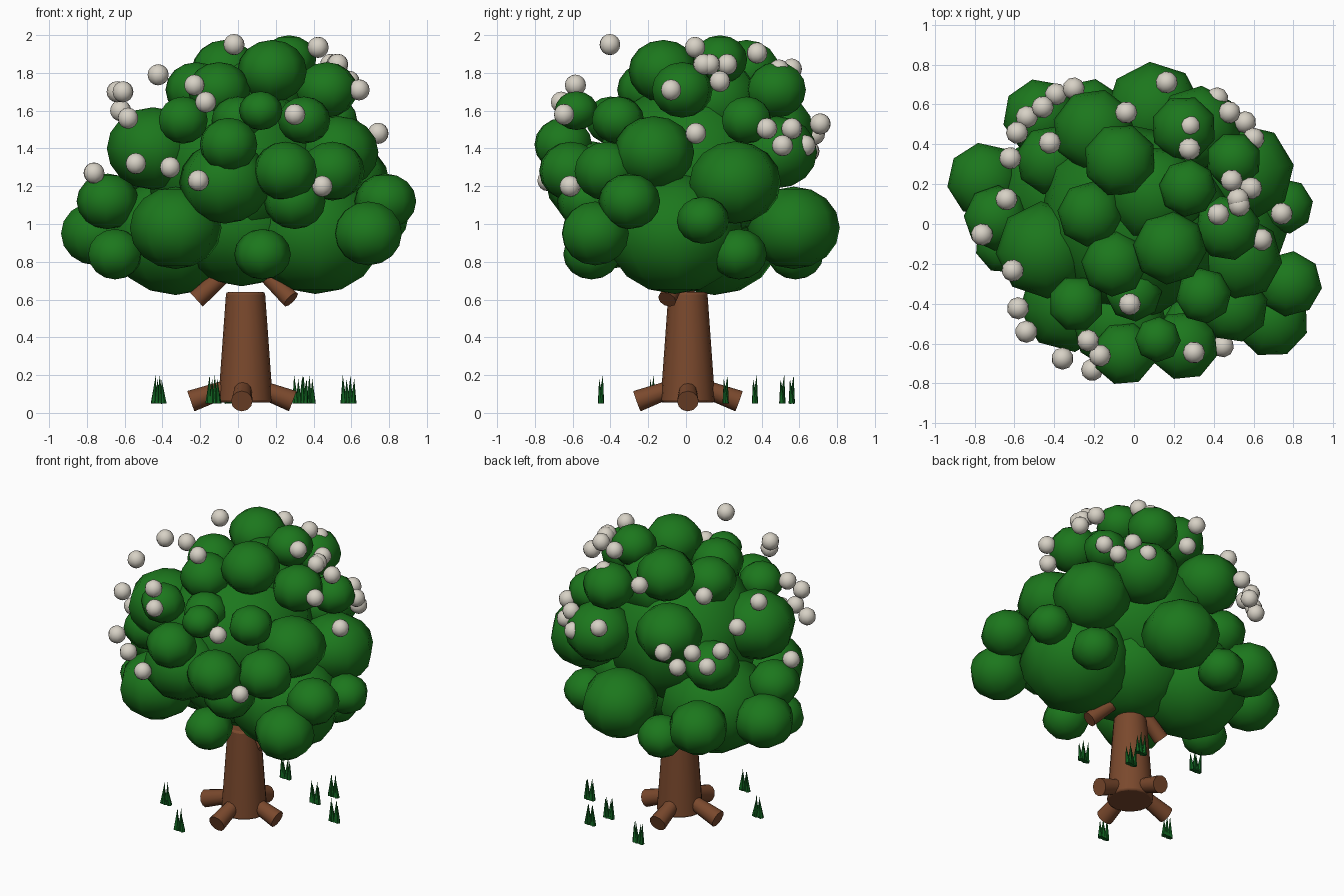
import bpy, math, random
from mathutils import Vector

if "Cube" in bpy.data.objects:
    bpy.data.objects.remove(bpy.data.objects["Cube"])

random.seed(4)


def material(name, color):
    m = bpy.data.materials.new(name)
    m.diffuse_color = (*color, 1)
    m.use_nodes = True
    m.node_tree.nodes["Principled BSDF"].inputs["Base Color"].default_value = m.diffuse_color
    return m


LEAF = material("leaf green", (0.0115, 0.185, 0.012))
BARK = material("bark brown", (0.195, 0.066, 0.026))
PETAL = material("blossom white", (0.68, 0.64, 0.56))
GRASS = material("grass green", (0.005, 0.12, 0.014))


def finish(name, mat, angle):
    ob = bpy.context.object
    ob.name = name
    ob.data.materials.append(mat)
    bpy.ops.object.shade_smooth_by_angle(angle=math.radians(angle))
    return ob


def ball(name, mat, center, r, segments=8, squash=0.89):
    bpy.ops.mesh.primitive_uv_sphere_add(
        segments=segments, ring_count=8, radius=r, location=center,
        rotation=(0, 0, random.uniform(0, math.pi / 4)))
    bpy.context.object.scale.z = squash
    return finish(name, mat, 60)


def taper(name, mat, a, b, r1, r2, sides):
    # tapered cylinder from point a to point b
    a, b = Vector(a), Vector(b)
    d = b - a
    bpy.ops.mesh.primitive_cone_add(
        vertices=sides, radius1=r1, radius2=r2, depth=d.length,
        location=(a + b) / 2, rotation=d.to_track_quat('Z', 'Y').to_euler())
    return finish(name, mat, 40)


# Trunk with a slightly rounded top
taper("trunk", BARK, (0.04, 0.01, 0.055), (0.04, 0.01, 0.64), 0.145, 0.103, 16)
rim = bpy.context.object.modifiers.new("rounded_rim", 'BEVEL')
rim.width, rim.segments = 0.012, 2
rim.limit_method, rim.angle_limit = 'ANGLE', math.radians(50)

# Four roots, thicker at the outer end
for i in range(4):
    a = i * math.pi / 2
    taper("root", BARK, (0.02 + 0.27 * math.cos(a), 0.01 + 0.27 * math.sin(a), 0.062),
          (0.03, 0.01, 0.16), 0.057, 0.04, 12)

# Branch stubs running up into the crown
taper("branch_left", BARK, (-0.22, 0, 0.6), (0, 0, 0.8), 0.05, 0.04, 10)
taper("branch_right", BARK, (0.28, -0.1, 0.6), (0.08, 0, 0.8), 0.05, 0.04, 10)

# Crown core: large overlapping leaf balls
ball("crown_core", LEAF, (0, 0.02, 1.3), 0.5)
ball("crown_core_low", LEAF, (0.02, 0, 1.0), 0.37)
ball("crown_core_top", LEAF, (0.1, 0.15, 1.65), 0.25)
ball("crown_base_left", LEAF, (-0.33, 0.15, 0.94), 0.355)
ball("crown_base_right", LEAF, (0.41, -0.06, 0.95), 0.36)

# Crown layers, bottom to top: (height, ball radius): ball places
layers = {
    (0.84, 0.15): [(-0.65, -0.1), (0.13, -0.5), (0.55, 0.28), (-0.22, 0.58)],
    (0.95, 0.19): [(-0.75, 0.22), (0.69, -0.48), (-0.47, 0.54)],
    (0.98, 0.245): [(-0.33, -0.4), (0.1, 0.57)],
    (1.02, 0.14): [(0.76, 0.09)],
    (1.12, 0.165): [(-0.69, 0.03), (0.78, -0.3), (0.3, -0.52)],
    (1.22, 0.245): [(-0.07, -0.5), (0.56, 0.26)],
    (1.28, 0.175): [(0.5, -0.42), (0.25, -0.61), (-0.42, 0.32)],
    (1.38, 0.215): [(0.53, -0.17), (0.32, 0.48)],
    (1.4, 0.245): [(-0.45, -0.13)],
    (1.42, 0.16): [(-0.05, -0.65)],
    (1.5, 0.21): [(-0.2, 0.47)],
    (1.55, 0.14): [(-0.29, -0.4), (0.35, -0.36), (0.5, 0.32), (0, -0.35)],
    (1.6, 0.115): [(0.12, -0.58)],
    (1.71, 0.165): [(-0.22, 0.05), (0.25, 0.48), (0.47, -0.02), (-0.1, -0.2)],
    (1.81, 0.185): [(-0.07, 0.32), (0.18, -0.12)],
    (1.87, 0.145): [(0.27, 0.18)],
}
for (z, r), places in layers.items():
    for x, y in places:
        ball("leaf_ball", LEAF, (x, y, z), r)


# Blossoms float on a sphere around the crown
def blossom(azimuth, z):
    reach = math.sqrt(0.765 ** 2 - (z - 1.3) ** 2)
    a = math.radians(azimuth)
    ball("blossom", PETAL, (reach * math.cos(a), reach * math.sin(a), z), 0.056, 10, 1)


singles = [(-93, 1.95), (-7, 1.71), (4, 1.48), (-65, 1.58), (-54, 1.2), (-106, 1.23),
           (-118, 1.3), (-135, 1.32), (-144, 1.56), (-159, 1.7), (169, 1.7), (152, 1.6),
           (136, 1.79), (94, 1.82), (77, 1.53), (-176, 1.27)]
for azimuth, z in singles:
    blossom(azimuth, z)
# Clusters: (azimuth, height, count)
for azimuth, z, count in [(10, 1.89, 2), (17, 1.8, 3), (-108, 1.69, 2), (57, 1.86, 2),
                          (46, 1.46, 4), (128, 1.43, 5)]:
    for i in range(count):
        k = i - (count - 1) / 2
        blossom(azimuth + 7 * k, z + 0.045 * (-1) ** i)

# Grass tufts: a row of thin blades, leaning in or out (x, y, lean)
for x, y, lean in [(-0.42, -0.18, 0.6), (-0.13, -0.45, 0.8), (-0.03, 0.56, 1.5),
                   (0.33, 0.365, 1.3), (0.585, 0.21, 1.2), (0.37, 0.51, 0.9)]:
    for i in range(4):
        dx = (i - 1.5) * 0.017
        taper("grass_blade", GRASS, (x + dx, y, 0.05),
              (x + dx * lean, y + 0.01 * (-1) ** i, 0.2 - 0.02 * (i % 2)), 0.017, 0, 6)
